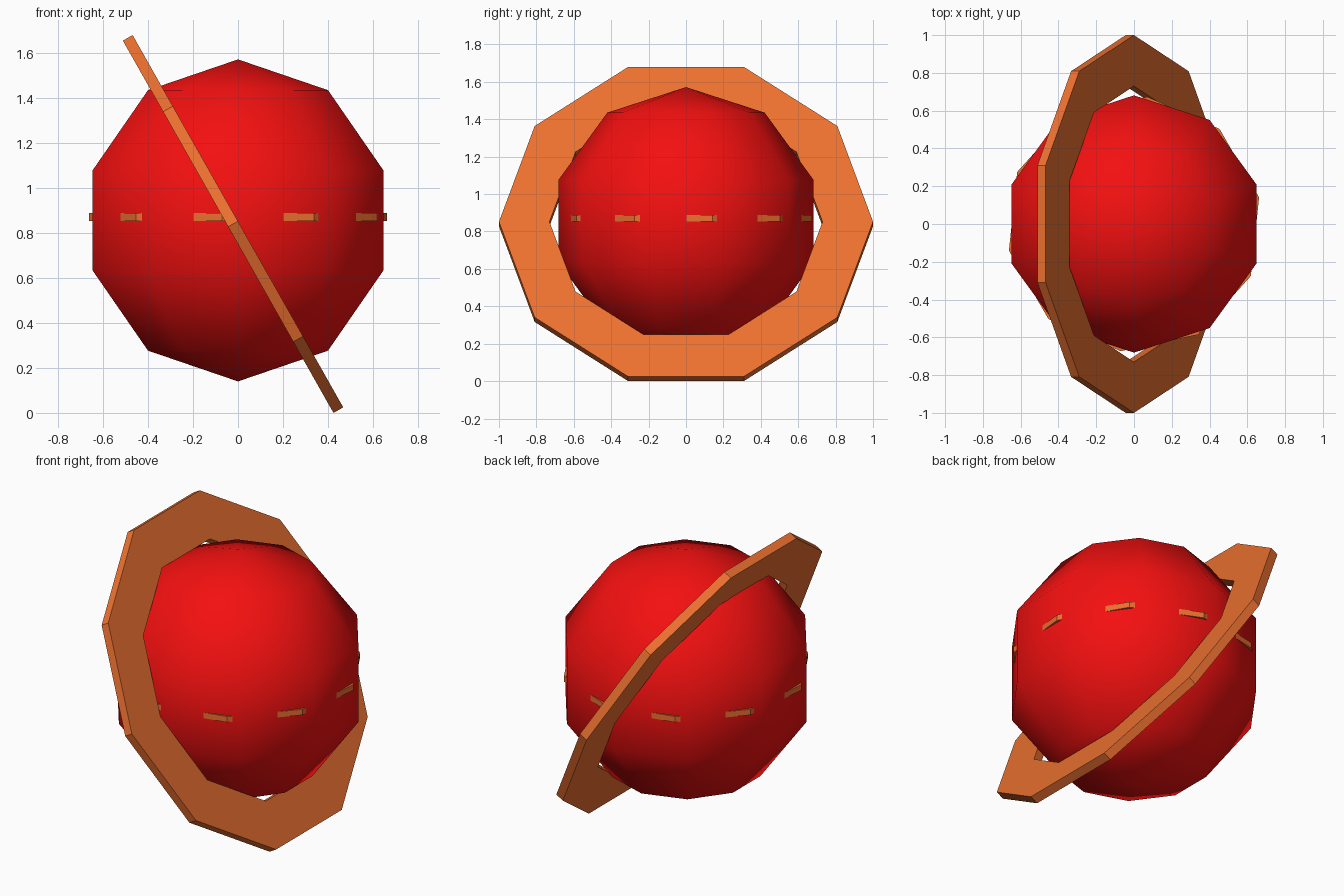
import bpy, bmesh
from math import radians, cos, sin, pi

if "Cube" in bpy.data.objects:
    bpy.data.objects.remove(bpy.data.objects["Cube"])


def material(name, rgb):
    m = bpy.data.materials.new(name)
    m.diffuse_color = (*rgb, 1)
    m.use_nodes = True
    m.node_tree.nodes["Principled BSDF"].inputs["Base Color"].default_value = m.diffuse_color
    return m


red = material("planet_red", (0.9, 0.005, 0.005))
orange = material("ring_orange", (0.85, 0.165, 0.03))


def flat_ring(name, outer, inner, thick, phase, loc, tilt=0, sides=10):
    """Flat low-poly washer, lathed from a rectangular section."""
    h = thick / 2
    section = [(outer, -h), (outer, h), (inner, h), (inner, -h)]
    bm = bmesh.new()
    loops = []
    for i in range(sides):
        a = radians(phase) + 2 * pi * i / sides
        loops.append([bm.verts.new((r * cos(a), r * sin(a), z)) for r, z in section])
    for i in range(sides):
        p, q = loops[i], loops[(i + 1) % sides]
        for j in range(4):
            k = (j + 1) % 4
            bm.faces.new((p[j], q[j], q[k], p[k]))
    bmesh.ops.recalc_face_normals(bm, faces=bm.faces)
    me = bpy.data.meshes.new(name)
    bm.to_mesh(me)
    bm.free()
    ob = bpy.data.objects.new(name, me)
    bpy.context.collection.objects.link(ob)
    ob.location = loc
    ob.rotation_euler = (0, radians(tilt), 0)
    me.materials.append(orange)
    return ob


# Planet body: smooth-shaded low-poly sphere
bpy.ops.mesh.primitive_uv_sphere_add(segments=10, ring_count=5, radius=0.716,
                                     location=(0, 0, 0.856))
planet = bpy.context.object
planet.name = "planet"
planet.data.materials.append(red)
bpy.ops.object.shade_smooth()

# Large tilted ring
flat_ring("tilted_ring", 1.0, 0.73, 0.05, 90, (-0.022, 0, 0.84), tilt=60.5)

# Thin equator band whose corners poke through the planet
flat_ring("equator_band", 0.677, 0.494, 0.034, 12, (0, 0, 0.871))
